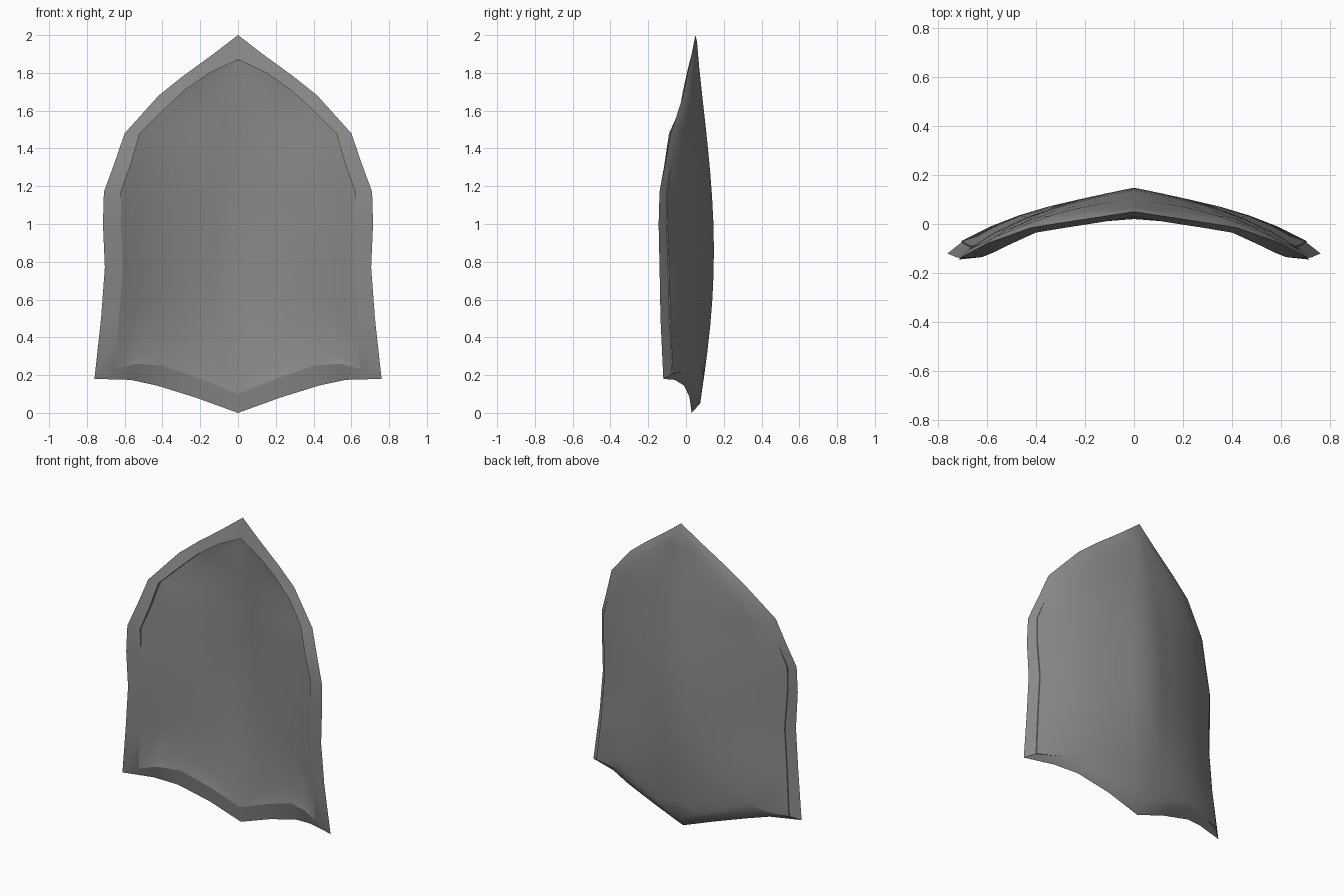
import bpy
import bmesh
import math
from mathutils import Vector

default = bpy.data.objects.get("Cube")
if default:
    bpy.data.objects.remove(default, do_unlink=True)

# Half outline of the rim from top tip to bottom tip, as (x, y, z)
OUTER = [(0, .05, 2), (.13, .03, 1.9), (.295, .005, 1.78), (.42, -.015, 1.68),
         (.6, -.08, 1.48), (.655, -.11, 1.32), (.71, -.14, 1.17), (.715, -.145, 1),
         (.705, -.14, .77), (.725, -.135, .5), (.76, -.12, .18), (.57, -.06, .175),
         (.43, -.01, .145), (.22, .02, .08), (0, .03, 0)]
INNER = [(0, .03, 1.87), (.15, .005, 1.8), (.28, -.015, 1.71), (.4, -.035, 1.6),
         (.52, -.09, 1.48), (.57, -.115, 1.31), (.62, -.135, 1.17), (.62, -.13, 1),
         (.61, -.125, .77), (.63, -.12, .5), (.645, -.115, .235), (.54, -.075, .26),
         (.4, -.025, .25), (.2, .005, .18), (0, .02, .1)]
OUTER = [Vector(p) for p in OUTER]
INNER = [Vector(p) for p in INNER]
COLUMNS = 6
LAST = len(OUTER) - 1


def panel_row(edge, top, bottom, u, bulge):
    """Points from the centre line to the edge, following the bowed section."""
    axis = top.lerp(bottom, u)
    axis.y += bulge * math.sin(math.pi * u ** 1.2)
    row = []
    for j in range(COLUMNS):
        t = j / COLUMNS
        point = axis.lerp(edge, t)
        point.y = axis.y + (edge.y - axis.y) * (.55 * t + .45 * t ** 3)
        row.append(point)
    return row


def sunk_edge(i):
    """Foot of the recessed step, strongest along the upper arcs."""
    step = .035 * max(0, 1 - abs(i - 3) / 4)
    return INNER[i] + Vector((0, step, 0))


def back_edge(i):
    """Edge of the back panel; the rim behind it thickens towards the bottom."""
    ramp = min(1, i / 8)
    point = OUTER[i].lerp(INNER[i], .25 + .25 * ramp)
    point.y = OUTER[i].y + .008 + .037 * ramp
    return point


def panel_foot(i):
    """Small step up to the back panel, only on the straight sides."""
    return back_edge(i) + Vector((0, .006 if 6 <= i <= 10 else 0, 0))


def material(name, colour):
    mat = bpy.data.materials.new(name)
    mat.use_nodes = True
    mat.diffuse_color = colour
    mat.node_tree.nodes["Principled BSDF"].inputs["Base Color"].default_value = colour
    return mat


# Each row wraps from the front centre line, around the rim, to the back centre line
bm = bmesh.new()
grid = []
for i in range(LAST + 1):
    u = i / LAST
    front = panel_row(sunk_edge(i), sunk_edge(0), sunk_edge(LAST), u, .055)
    back = panel_row(panel_foot(i), panel_foot(0), panel_foot(LAST), u, .08)
    rim = [sunk_edge(i), INNER[i], OUTER[i], back_edge(i), panel_foot(i)]
    grid.append([bm.verts.new(p) for p in front + rim + back[::-1]])

for upper, lower in zip(grid, grid[1:]):
    for j in range(len(upper) - 1):
        bm.faces.new((upper[j], lower[j], lower[j + 1], upper[j + 1]))
bmesh.ops.remove_doubles(bm, verts=bm.verts, dist=.0005)
bmesh.ops.dissolve_degenerate(bm, edges=bm.edges, dist=.0001)


# Smooth panels with a crisp crease on the rim
def on_inner_rim(vert):
    return any((vert.co - p).length < .001 for p in INNER)


for face in bm.faces:
    face.smooth = True
for edge in bm.edges:
    crease = all(on_inner_rim(v) for v in edge.verts)
    edge.smooth = not crease and edge.calc_face_angle(0) < math.radians(35)

mesh = bpy.data.meshes.new("shield_shell")
bm.to_mesh(mesh)
bm.free()
shield = bpy.data.objects.new("shield_shell", mesh)
bpy.context.collection.objects.link(shield)
mesh.materials.append(material("plain grey", (.25, .25, .25, 1)))

# Other half
mirror = shield.modifiers.new("mirror", "MIRROR")
mirror.merge_threshold = .001
